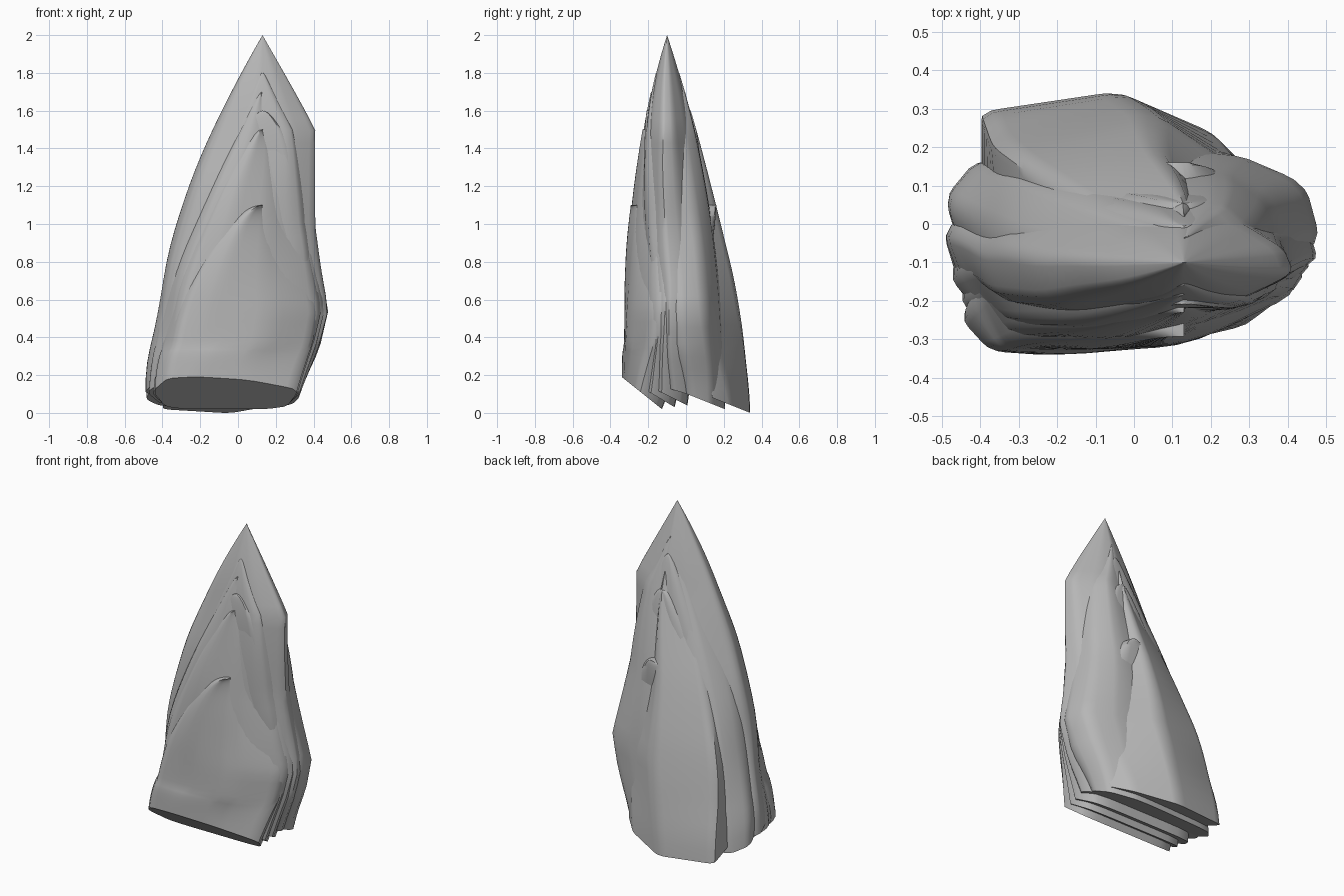
import bpy, bmesh, math
from mathutils import Vector, noise

cube = bpy.data.objects.get("Cube")
if cube:
    bpy.data.objects.remove(cube)

HEIGHT = 2
PEAK_X = 0.13
PEAK_Y = -0.1
STEPS = 32

# One stone colour for every slab
grey = (0.47, 0.47, 0.47, 1)
stone = bpy.data.materials.new("grey stone")
stone.use_nodes = True
stone.diffuse_color = grey
stone.node_tree.nodes["Principled BSDF"].inputs["Base Color"].default_value = grey


def bulge(z, power):
    """Fall from one at the foot to zero at the peak."""
    return 1 - (z / HEIGHT) ** power


def envelope(z):
    """Left, right, front and back limits of the whole rock at a height."""
    left = PEAK_X - 0.62 * bulge(z, 1.9)
    shoulder = max(0.41, 0.57 - 0.16 * z)
    right = min(PEAK_X + 0.56 * (HEIGHT - z), 0.32 + 0.3 * z, shoulder)
    front = PEAK_Y - 0.24 * bulge(z, 2.7)
    back = PEAK_Y + 0.44 * bulge(z, 1.5)
    return left, right, front, back


def round_outline(points, cut):
    """Cut the corners of a closed outline, then fit it to the unit square."""
    pts = [Vector(p) for p in points]
    for _ in range(2):
        pts = [a.lerp(b, t) for a, b in zip(pts, pts[1:] + pts[:1]) for t in (cut, 1 - cut)]
    spans = [(min(axis), max(axis)) for axis in zip(*pts)]
    return [[(c - lo) / (hi - lo) for c, (lo, hi) in zip(p, spans)] for p in pts]


def slab_ring(outline, foot, top, width, near, far, slant, z):
    """Points of one level: the envelope, narrowed to an arch and sliced in depth."""
    left, right, front, back = envelope(z)
    rise = z / top
    arch = width
    if top < HEIGHT:
        arch *= math.sqrt(max(0, 1 - rise ** 3))
    left = PEAK_X + (left - PEAK_X) * arch
    right = PEAK_X + (right - PEAK_X) * arch
    # buried slabs come out to the surface as they rise
    depth = back - front
    y_near = front + depth * near * (1 - rise)
    y_far = back - depth * far * (1 - rise)
    low = max(0, 1 - 3 * (z - foot))
    ring = []
    for u, v in outline:
        p = Vector((left + u * (right - left), y_near + v * (y_far - y_near), z))
        # broken foot: higher at the front than at the back
        p.z += low * slant * (y_far - p.y)
        wave = noise.noise_vector(Vector((p.x * 4, p.y * 5, z * 2)))
        wave.z = 0
        ring.append(p + wave * 0.03 * (1 - low) * (1 - rise))
    return ring


def make_slab(name, outline, foot, top, width, near, far, slant):
    bm = bmesh.new()
    rings = []
    for s in range(STEPS + 1):
        z = foot + (top - foot) * math.sin(s / STEPS * math.pi / 2)
        points = slab_ring(outline, foot, top, width, near, far, slant, z)
        rings.append([bm.verts.new(p) for p in points])
    for low, high in zip(rings, rings[1:]):
        for i in range(len(low)):
            bm.faces.new((low[i - 1], low[i], high[i], high[i - 1]))
    bm.faces.new(rings[0])
    bmesh.ops.remove_doubles(bm, verts=bm.verts, dist=0.001)
    bmesh.ops.recalc_face_normals(bm, faces=bm.faces)
    mesh = bpy.data.meshes.new(name)
    bm.to_mesh(mesh)
    bm.free()
    mesh.materials.append(stone)
    slab = bpy.data.objects.new(name, mesh)
    bpy.context.collection.objects.link(slab)
    bpy.ops.object.select_all(action="DESELECT")
    slab.select_set(True)
    bpy.context.view_layer.objects.active = slab
    bpy.ops.object.shade_smooth_by_angle(angle=math.radians(40))


# Plan outlines, counter-clockwise from the front left
front_plan = round_outline([(-0.8, -0.9), (-0.4, -1), (0.3, -0.8), (1, -0.2),
                            (0.8, 1), (-0.8, 1), (-1, -0.1)], cut=0.15)
core_plan = round_outline([(-0.9, -0.7), (-0.2, -1), (0.5, -0.8), (1, -0.3), (0.9, 0.2),
                           (0.5, 0.7), (0, 1), (-0.6, 0.6), (-1, 0)], cut=0.15)
middle_plan = round_outline([(-0.9, -1), (0.8, -1), (1, -0.3), (0.9, 0.5), (0.5, 1),
                             (-0.8, 0.7), (-1, 0)], cut=0.15)
back_plan = round_outline([(-1, -1), (1, -1), (0.7, 0), (0, 1), (-1, 0.5)], cut=0.08)

# Core spire that carries the peak
make_slab("core_spire", core_plan, foot=0.05, top=HEIGHT, width=1,
          near=0.2, far=0.25, slant=0.3)

# Stepped front slabs, each lower than the one behind
make_slab("front_slab", front_plan, foot=0.02, top=1.1, width=0.92,
          near=0, far=0.7, slant=0.8)
make_slab("middle_front_slab", front_plan, foot=0.03, top=1.5, width=0.93,
          near=0.07, far=0.6, slant=0.6)
make_slab("rear_front_slab", front_plan, foot=0.04, top=1.7, width=0.97,
          near=0.14, far=0.5, slant=0.5)

# Back slabs, leaning in towards the peak
make_slab("middle_back_slab", middle_plan, foot=0.02, top=1.8, width=0.99,
          near=0.4, far=0.2, slant=0.4)
make_slab("back_slab", back_plan, foot=0, top=1.6, width=0.85,
          near=0.7, far=0, slant=0.4)
